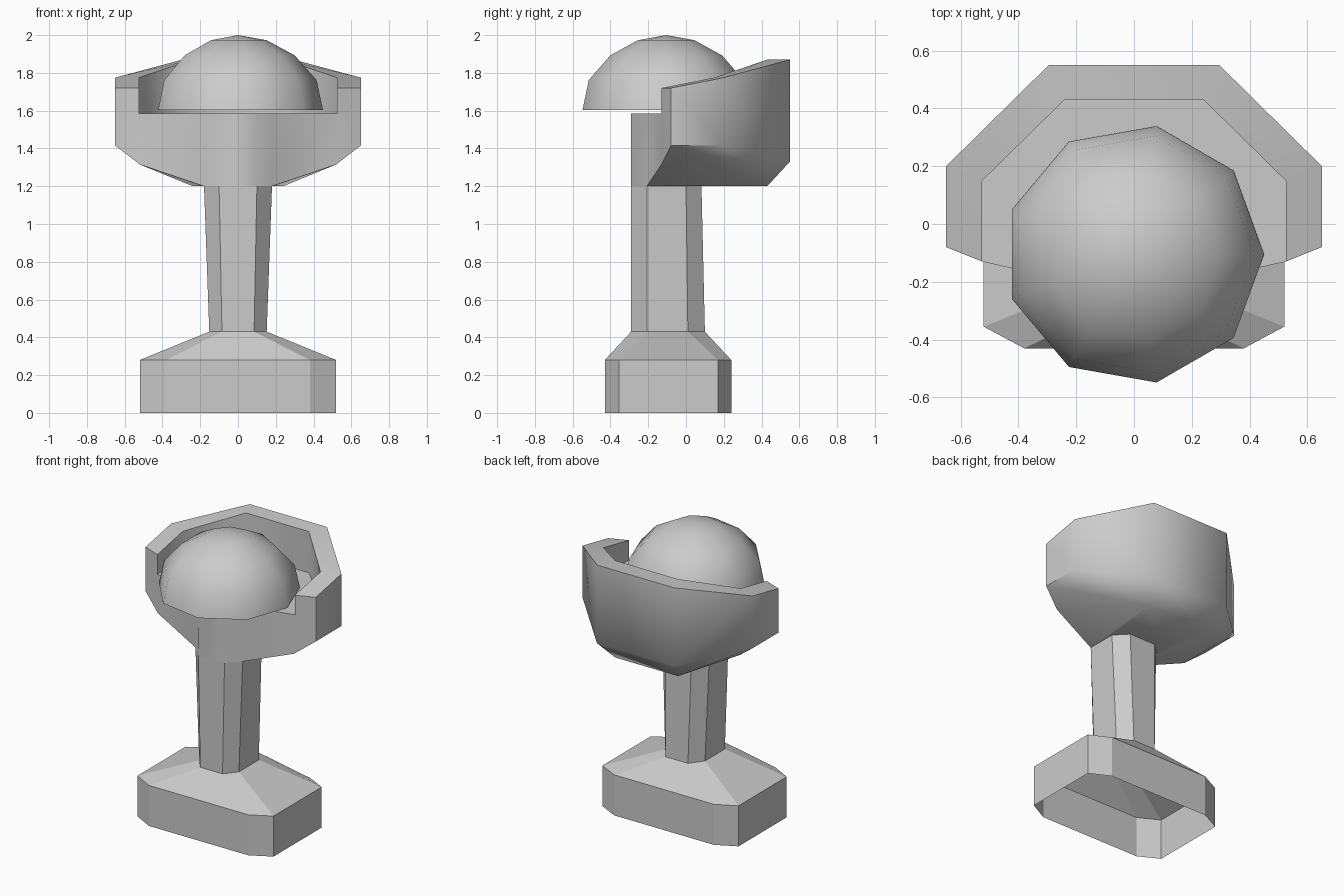
import bpy, bmesh, math

if "Cube" in bpy.data.objects:
    bpy.data.objects.remove(bpy.data.objects["Cube"])


def finish(name, bm, angle):
    bmesh.ops.remove_doubles(bm, verts=bm.verts, dist=0.0005)
    bmesh.ops.recalc_face_normals(bm, faces=bm.faces)
    me = bpy.data.meshes.new(name)
    bm.to_mesh(me)
    bm.free()
    ob = bpy.data.objects.new(name, me)
    bpy.context.collection.objects.link(ob)
    bpy.ops.object.select_all(action='DESELECT')
    ob.select_set(True)
    bpy.context.view_layer.objects.active = ob
    if angle:
        bpy.ops.object.shade_smooth_by_angle(angle=math.radians(angle))
    return ob


def loft(bm, rings):
    rows = [[bm.verts.new(p) for p in r] for r in rings]
    for lo, hi in zip(rows, rows[1:]):
        n = len(lo)
        for i in range(n):
            bm.faces.new((lo[i], lo[(i + 1) % n], hi[(i + 1) % n], hi[i]))
    return rows


def octagon(xi, xo, y0, y1, y2, y3, z):
    half = [(xi, y0), (xo, y1), (xo, y2), (xi, y3)]
    return [(x, y, z) for x, y in half] + [(-x, y, z) for x, y in reversed(half)]


# Pedestal: hollow base, sloped shoulder and flaring column, open underneath
bm = bmesh.new()
loft(bm, [octagon(0.38, 0.52, -0.43, -0.355, 0.17, 0.24, 0),
          octagon(0.38, 0.52, -0.43, -0.355, 0.17, 0.24, 0.28),
          octagon(0.085, 0.152, -0.29, -0.207, 0.01, 0.10, 0.43),
          octagon(0.10, 0.18, -0.29, -0.207, 0.0, 0.082, 1.2)])
finish("pedestal", bm, 20)

# Cup: thick wall open at the front, with the column running up its face
FLOOR = 1.585
P = {
    "rimA": (0.65, -0.08, 1.72), "rimB": (0.65, 0.20, 1.775), "rimC": (0.295, 0.55, 1.87),
    "inA": (0.525, -0.13, 1.72), "inB": (0.525, 0.15, 1.775), "inC": (0.24, 0.43, 1.87),
    "flA": (0.525, -0.13, FLOOR), "flB": (0.525, 0.15, FLOOR), "flC": (0.24, 0.43, FLOOR),
    "loA": (0.65, -0.08, 1.415), "loB": (0.65, 0.20, 1.415), "loC": (0.295, 0.55, 1.33),
    "midA": (0.52, -0.13, 1.315), "midB": (0.52, 0.15, 1.315), "botC": (0.24, 0.43, 1.2),
    "colO": (0.18, -0.207, 1.2), "colI": (0.10, -0.29, 1.2),
    "topO": (0.187, -0.207, FLOOR), "topI": (0.105, -0.29, FLOOR),
    "backO": (0.18, 0.0, 1.2), "backI": (0.10, 0.082, 1.2),
}
SIDE = ["rimA rimB inB inA", "rimB rimC inC inB",        # rim
        "inA inB flB flA", "inB inC flC flB",            # inner wall
        "rimA loA loB rimB", "rimB loB loC rimC",        # outer wall
        "loA midA midB loB", "loB midB botC loC",        # lower bevel
        "midA colO botC midB",                           # sloped underside
        "rimA inA flA midA loA", "flA topO colO midA",   # front ends
        "topO topI colI colO",                           # column chamfer
        "colO backO botC", "backO backI botC"]           # underside round column
SPAN = ["rimC inC", "inC flC", "rimC loC", "loC botC", "botC backI",
        "topI colI", "flC flB flA topO topI"]            # faces across the middle
bm = bmesh.new()
R = {k: bm.verts.new(p) for k, p in P.items()}
L = {k: bm.verts.new((-p[0], p[1], p[2])) for k, p in P.items()}
for s in SIDE:
    for V in (R, L):
        bm.faces.new([V[k] for k in s.split()])
for s in SPAN:
    keys = s.split()
    bm.faces.new([R[k] for k in keys] + [L[k] for k in reversed(keys)])
finish("cup", bm, 50)

# Dome: nine-sided half ball resting just above the cup floor
bm = bmesh.new()
CY, N = -0.105, 9
rings = []
for r, z in [(0.45, 1.603), (0.416, 1.762), (0.30, 1.893), (0.152, 1.973)]:
    rings.append([(r * math.cos(2 * math.pi * i / N), CY + r * math.sin(2 * math.pi * i / N), z)
                  for i in range(N)])
top = loft(bm, rings)[-1]
tip = bm.verts.new((0, CY, 2.0))
for i in range(N):
    bm.faces.new((top[i], top[(i + 1) % N], tip))
finish("dome", bm, 50)
